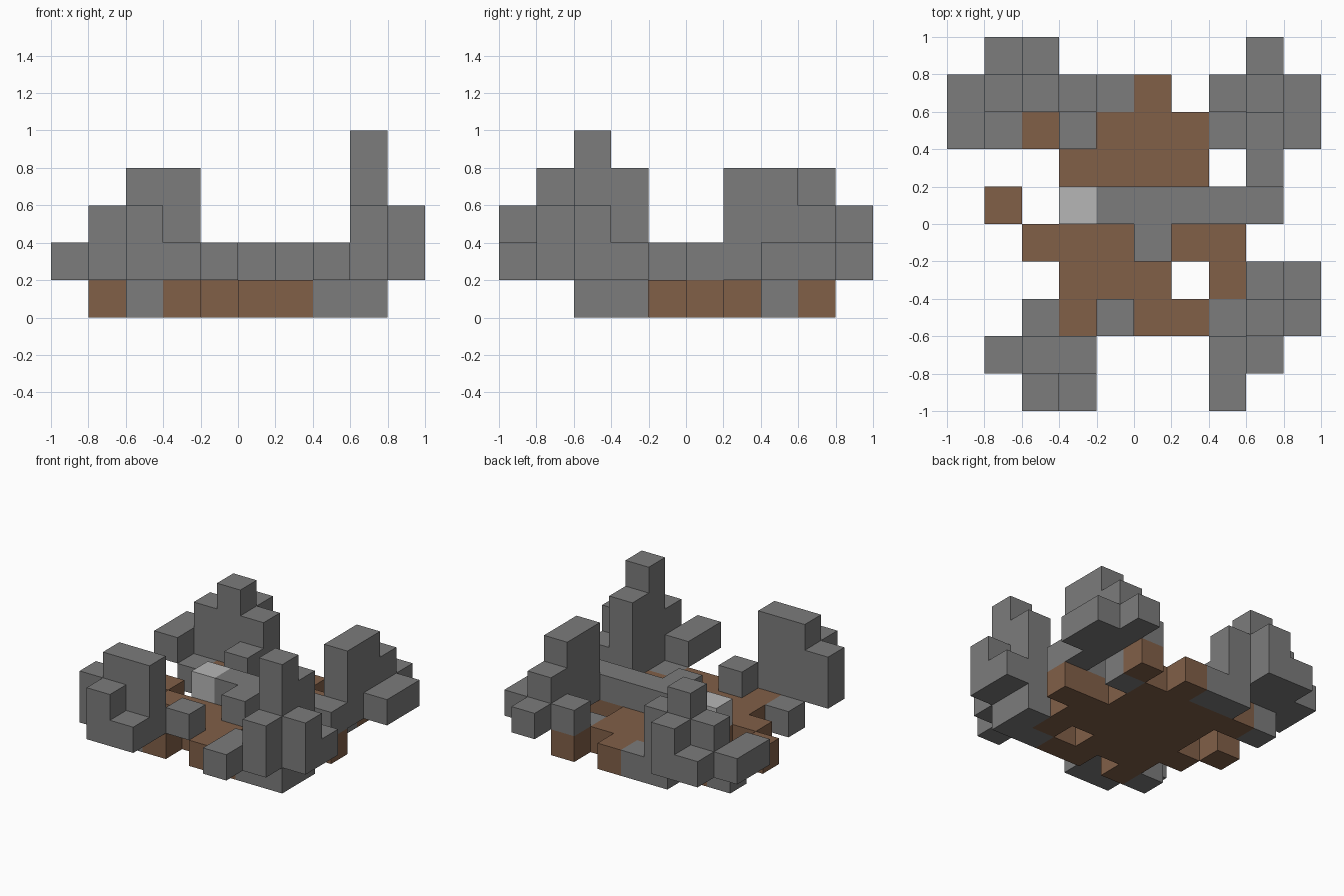
import bpy, bmesh
from mathutils import Vector

cube = bpy.data.objects.get("Cube")
if cube:
    bpy.data.objects.remove(cube, do_unlink=True)

CELL = 0.2


def make_material(name, rgb):
    mat = bpy.data.materials.new(name)
    mat.use_nodes = True
    color = (*rgb, 1)
    mat.diffuse_color = color
    mat.node_tree.nodes["Principled BSDF"].inputs["Base Color"].default_value = color
    return mat


stone = make_material("stone grey", (.2, .2, .2))
pale = make_material("pale stone", (.47, .47, .47))
soil = make_material("soil brown", (.22, .115, .064))

# Each part: name, material, left column, front row, base level, and a plan
# listed from back to front in which each digit is the level of the top.
PARTS = [
    ("soil_floor", soil, 1, 2, 0, [
        "....1.1.",
        ".11111..",
        "..1111..",
        "1.111111",
        ".111111.",
        "..111.1.",
        "..1.11.."]),
    ("floor_stones", stone, 1, 2, 0, [
        "..11....",
        "1.....1.",
        "........",
        "........",
        "........",
        ".......1",
        ".1....11"]),
    ("front_left_foot", stone, 8, 2, 0, ["1", "1"]),
    ("back_right_foot", stone, 3, 8, 0, ["1"]),
    ("front_left_tower", stone, 7, 0, 1, [
        ".42",
        ".53",
        "23.",
        "2.."]),
    ("front_right_tower", stone, 1, 0, 1, [
        "344",
        ".32"]),
    ("back_left_tower", stone, 7, 6, 1, [
        ".2.",
        "232",
        ".42",
        ".4."]),
    ("back_right_tower", stone, 0, 7, 1, [
        ".23.",
        "2343",
        "2..2"]),
    ("middle_ridge", stone, 4, 4, 1, [
        "22222",
        ".2..."]),
    ("loose_block", stone, 4, 2, 1, ["2"]),
    ("pale_block", pale, 3, 5, 1, ["2"]),
]


def plan_cells(left, front, base, rows):
    """Expand a plan into the set of filled grid cells."""
    cells = set()
    for row, line in enumerate(reversed(rows)):
        for column, top in enumerate(line):
            if top != ".":
                for level in range(base, int(top)):
                    cells.add((left + column, front + row, level))
    return cells


filled = {part[0]: plan_cells(*part[2:]) for part in PARTS}
occupied = set().union(*filled.values())


def build(name, mat, cells):
    """Skin the cells with only their exposed sides, then merge flat areas."""
    bm = bmesh.new()
    for cell in sorted(cells):
        for axis in range(3):
            for sign in (-1, 1):
                step = Vector((0, 0, 0))
                step[axis] = sign
                if tuple(int(c + s) for c, s in zip(cell, step)) in occupied:
                    continue
                u = Vector((0, 0, 0))
                u[(axis + 1) % 3] = 1
                v = step.cross(u)
                middle = Vector(cell) + (Vector((1, 1, 1)) + step) / 2
                corners = [middle + (a * u + b * v) / 2
                           for a, b in ((-1, -1), (1, -1), (1, 1), (-1, 1))]
                bm.faces.new([bm.verts.new((p - Vector((5, 5, 0))) * CELL)
                              for p in corners])
    bmesh.ops.remove_doubles(bm, verts=bm.verts, dist=CELL / 100)
    bmesh.ops.dissolve_limit(bm, angle_limit=CELL / 10,
                             verts=bm.verts, edges=bm.edges)
    mesh = bpy.data.meshes.new(name)
    bm.to_mesh(mesh)
    bm.free()
    mesh.materials.append(mat)
    bpy.context.collection.objects.link(bpy.data.objects.new(name, mesh))


for part in PARTS:
    build(part[0], part[1], filled[part[0]])
